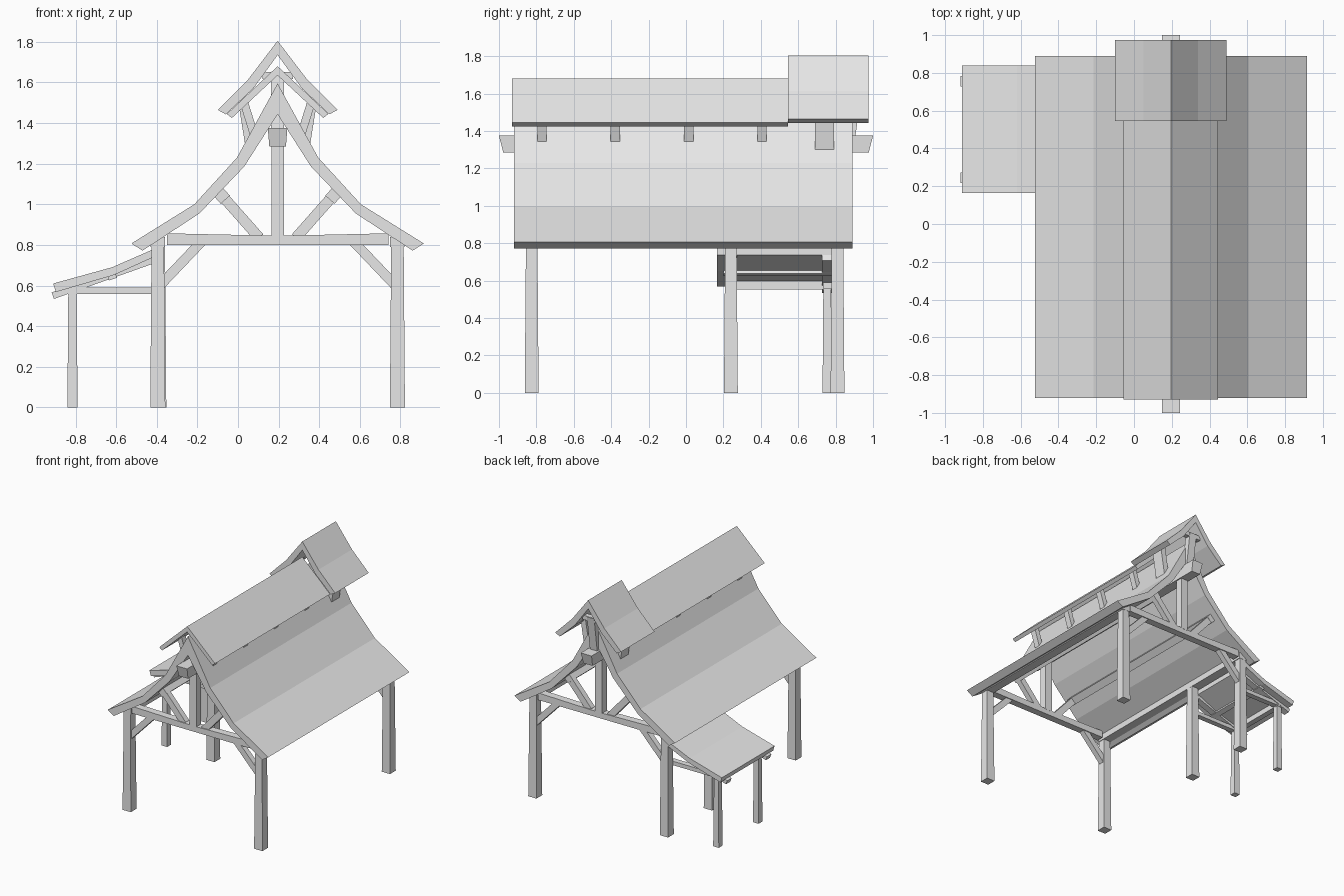
import bpy
import bmesh
from mathutils import Vector

cube = bpy.data.objects.get("Cube")
if cube:
    bpy.data.objects.remove(cube, do_unlink=True)

AXIS = 0.195            # x of the ridge line
ENDS = {"front": -0.825, "back": 0.81}
SIDES = {"right": -1, "left": 1}

GREY = (0.8, 0.8, 0.8, 1)
mat = bpy.data.materials.new("pale grey")
mat.use_nodes = True
mat.diffuse_color = GREY
mat.node_tree.nodes["Principled BSDF"].inputs["Base Color"].default_value = GREY


def finish(name, bm):
    bmesh.ops.recalc_face_normals(bm, faces=bm.faces)
    mesh = bpy.data.meshes.new(name)
    bm.to_mesh(mesh)
    bm.free()
    mesh.materials.append(mat)
    obj = bpy.data.objects.new(name, mesh)
    bpy.context.collection.objects.link(obj)
    return obj


def prism(name, profile, y0, y1):
    """Extrude an x-z outline along y."""
    bm = bmesh.new()
    face = bm.faces.new([bm.verts.new((x, y0, z)) for x, z in profile])
    out = bmesh.ops.extrude_face_region(bm, geom=[face])
    moved = [v for v in out["geom"] if isinstance(v, bmesh.types.BMVert)]
    bmesh.ops.translate(bm, verts=moved, vec=(0, y1 - y0, 0))
    return finish(name, bm)


def timber(name, start, end, width, y, depth):
    """Straight beam lying in the x-z plane, centred on y."""
    a, b = Vector(start), Vector(end)
    d = (b - a).normalized() * width / 2
    n = Vector((-d.y, d.x))
    return prism(name, [a + n, b + n, b - n, a - n], y - depth / 2, y + depth / 2)


def roof(name, outer, inner, y0, y1):
    """Folded gable slab; points are (distance from ridge, z), ridge first."""
    top = [(AXIS - d, z) for d, z in reversed(outer)]
    top += [(AXIS + d, z) for d, z in outer[1:]]
    low = [(AXIS + d, z) for d, z in reversed(inner)]
    low += [(AXIS - d, z) for d, z in inner[1:]]
    return prism(name, top + low, y0, y1)


def post(name, x, y, height, half, top_scale=0.83):
    bm = bmesh.new()
    bmesh.ops.create_cube(bm, size=2)
    for v in bm.verts:
        k = half * (top_scale if v.co.z > 0 else 1)
        v.co = (x + v.co.x * k, y + v.co.y * k, height if v.co.z > 0 else 0)
    return finish(name, bm)


# Roofs
roof("main_roof", [(0, 1.595), (0.2, 1.23), (0.41, 1.0), (0.72, 0.807)],
     [(0, 1.443), (0.165, 1.185), (0.385, 0.955), (0.665, 0.772)], -0.92, 0.89)
roof("ridge_cap", [(0, 1.68), (0.25, 1.445)], [(0, 1.635), (0.225, 1.425)], -0.93, 0.545)
roof("raised_cap", [(0, 1.805), (0.145, 1.615), (0.295, 1.465)],
     [(0, 1.735), (0.12, 1.57), (0.255, 1.443)], 0.545, 0.975)

# Ridge beam with undercut ends
beam = prism("ridge_beam", [(AXIS - 0.048, 1.375), (AXIS + 0.048, 1.375),
                            (AXIS + 0.041, 1.285), (AXIS - 0.041, 1.285)], -1, 1)
for v in beam.data.vertices:
    if v.co.z < 1.3:
        v.co.y *= 0.977

# Side timbers and cap supports
for side, s in SIDES.items():
    def at(d, z):
        return (AXIS + s * d, z)

    timber(side + "_purlin", at(0.255, 1.065), at(0.3, 1.025), 0.06, -0.01, 1.69)
    timber(side + "_wall_plate", at(0.59, 0.79), at(0.59, 0.84), 0.072, -0.007, 1.7)
    for i in range(4):
        timber(f"{side}_cap_strut_{i}", at(0.115, 1.34), at(0.165, 1.5), 0.04,
               -0.77 + i * 0.392, 0.05)
    timber(side + "_raised_cap_strut", at(0.135, 1.28), at(0.175, 1.53), 0.045, 0.74, 0.1)

# End trusses
for end, y in ENDS.items():
    prism(end + "_tie_beam", [(-0.35, 0.857), (AXIS, 0.845), (0.74, 0.857),
                              (0.74, 0.8), (-0.35, 0.8)], y - 0.03, y + 0.03)
    timber(end + "_king_post", (AXIS, 0.84), (AXIS, 1.3), 0.062, y, 0.062)
    for side, s in SIDES.items():
        post(f"{end}_{side}_post", AXIS + s * 0.59, y, 0.8, 0.037)
        timber(f"{end}_{side}_knee_brace", (AXIS + s * 0.575, 0.605),
               (AXIS + s * 0.375, 0.815), 0.048, y, 0.045)
        timber(f"{end}_{side}_truss_brace", (AXIS + s * 0.09, 0.835),
               (AXIS + s * 0.28, 1.05), 0.052, y, 0.045)

# Back gable prop and collar under the raised cap
prop = timber("raised_cap_post", (AXIS, 1.37), (AXIS, 1.65), 0.065, 0.88, 0.05)
for v in prop.data.vertices:
    if v.co.z > 1.5:
        v.co.y += 0.04
timber("raised_cap_collar", (AXIS - 0.075, 1.635), (AXIS + 0.075, 1.635), 0.035, 0.92, 0.04)

# Lean-to on the right side
prism("lean_to_roof", [(-0.91, 0.61), (-0.62, 0.69), (-0.42, 0.777), (-0.42, 0.738),
                       (-0.61, 0.652), (-0.897, 0.568)], 0.165, 0.84)
post("middle_right_post", AXIS - 0.585, 0.24, 0.8, 0.037)
timber("lean_to_plate", (-0.815, 0.553), (-0.815, 0.597), 0.045, 0.5, 0.56)
timber("lean_to_purlin", (-0.64, 0.637), (-0.6, 0.65), 0.025, 0.5, 0.6)
for end, y in {"front": 0.245, "back": 0.755}.items():
    post(f"lean_to_{end}_post", -0.815, y, 0.56, 0.025)
    timber(f"lean_to_{end}_tie", (-0.84, 0.575), (-0.4, 0.575), 0.032, y, 0.045)
    timber(f"lean_to_{end}_rafter", (-0.912, 0.55), (-0.42, 0.725), 0.034, y, 0.055)
